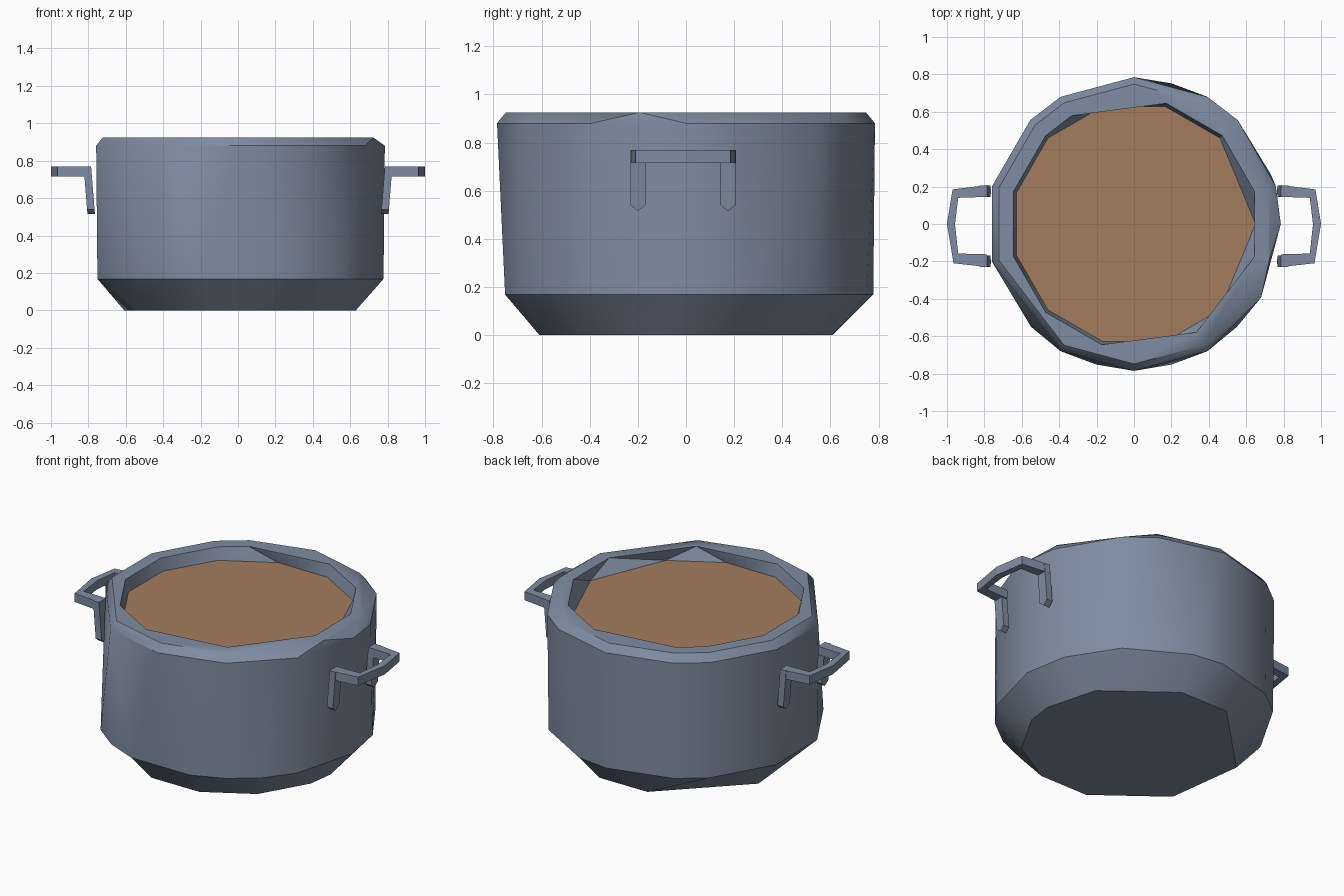
import bpy, bmesh, math
from math import cos, sin, radians

if "Cube" in bpy.data.objects:
    bpy.data.objects.remove(bpy.data.objects["Cube"])


def material(name, rgb):
    m = bpy.data.materials.new(name)
    m.diffuse_color = (*rgb, 1)
    m.use_nodes = True
    m.node_tree.nodes["Principled BSDF"].inputs["Base Color"].default_value = m.diffuse_color
    return m


METAL = material("blue_grey_metal", (0.21, 0.265, 0.36))
SOUP = material("brown_soup", (0.37, 0.20, 0.11))


def finish(bm, name, mat, smooth=None):
    bmesh.ops.recalc_face_normals(bm, faces=bm.faces)
    me = bpy.data.meshes.new(name)
    bm.to_mesh(me)
    bm.free()
    ob = bpy.data.objects.new(name, me)
    bpy.context.collection.objects.link(ob)
    me.materials.append(mat)
    if smooth:
        bpy.ops.object.select_all(action='DESELECT')
        ob.select_set(True)
        bpy.context.view_layer.objects.active = ob
        bpy.ops.object.shade_smooth_by_angle(angle=radians(smooth))
    return ob


def ring(bm, r, z, angles):
    return [(a, bm.verts.new((r * cos(radians(a)), r * sin(radians(a)), z))) for a in angles]


def loft(bm, a, b):
    """Join two rings with different corner counts, walking round by angle."""
    a = a + [(a[0][0] + 360, a[0][1])]
    b = b + [(b[0][0] + 360, b[0][1])]
    i = j = 0
    while i < len(a) - 1 or j < len(b) - 1:
        more_a, more_b = i < len(a) - 1, j < len(b) - 1
        if more_a and more_b and abs(a[i + 1][0] - b[j + 1][0]) < 1:
            bm.faces.new((a[i][1], a[i + 1][1], b[j + 1][1], b[j][1]))
            i, j = i + 1, j + 1
        elif more_a and (not more_b or a[i + 1][0] < b[j + 1][0]):
            bm.faces.new((a[i][1], a[i + 1][1], b[j][1]))
            i += 1
        else:
            bm.faces.new((a[i][1], b[j + 1][1], b[j][1]))
            j += 1


# pot body: irregular low-poly rings from the base up over the rim and inside
soup_angles = (0, 45, 75, 105, 135, 165, 195, 225, 255, 285, 315)
bm = bmesh.new()
rings = [ring(bm, *p) for p in (
    (0.63, 0.0, (0, 30, 75, 105, 165, 210, 255, 285, 315, 345)),
    (0.778, 0.168, (0, 20, 45, 75, 90, 120, 135, 165, 195, 225, 240, 255, 285, 300, 315, 330)),
    (0.785, 0.88, (0, 15, 45, 60, 90, 120, 135, 165, 195, 240, 270, 300, 330)),
    (0.748, 0.925, (15, 60, 90, 120, 135, 165, 195, 240, 270, 300, 345)),
    (0.668, 0.925, (15, 45, 75, 120, 135, 165, 195, 225, 255, 300, 345)),
    (0.65, 0.85, soup_angles))]
for lo, hi in zip(rings, rings[1:]):
    loft(bm, lo, hi)
bm.faces.new([v for _, v in rings[0]])
finish(bm, "pot_body", METAL, 35)

# soup surface
bm = bmesh.new()
bm.faces.new([v for _, v in ring(bm, 0.65, 0.85, soup_angles)])
finish(bm, "soup", SOUP)


def prism(bm, low, high):
    """Closed solid between two matching outlines."""
    a = [bm.verts.new(p) for p in low]
    b = [bm.verts.new(p) for p in high]
    bm.faces.new(a)
    bm.faces.new(b)
    for i in range(len(a)):
        k = (i + 1) % len(a)
        bm.faces.new((a[i], a[k], b[k], b[i]))


# handles: a bent bar in plan with two tapered legs against the wall
outer = [(0.785, -0.23), (0.965, -0.21), (1.0, 0.0), (0.97, 0.185), (0.785, 0.208)]
inner = [(0.785, -0.162), (0.94, -0.158), (0.957, 0.0), (0.94, 0.14), (0.785, 0.145)]
for side, name in ((1, "right_handle"), (-1, "left_handle")):
    bm = bmesh.new()
    plan = outer + inner[::-1]
    prism(bm, [(side * x, y, 0.715) for x, y in plan], [(side * x, y, 0.768) for x, y in plan])
    for y in (-0.2, 0.175):
        leg = [(y - 0.031, 0.768), (y - 0.031, 0.54), (y, 0.515), (y + 0.031, 0.54), (y + 0.031, 0.768)]
        prism(bm, [(side * (0.765 + 0.08 * (z - 0.515)), q, z) for q, z in leg],
              [(side * (0.805 + 0.08 * (z - 0.515)), q, z) for q, z in leg])
    finish(bm, name, METAL)
